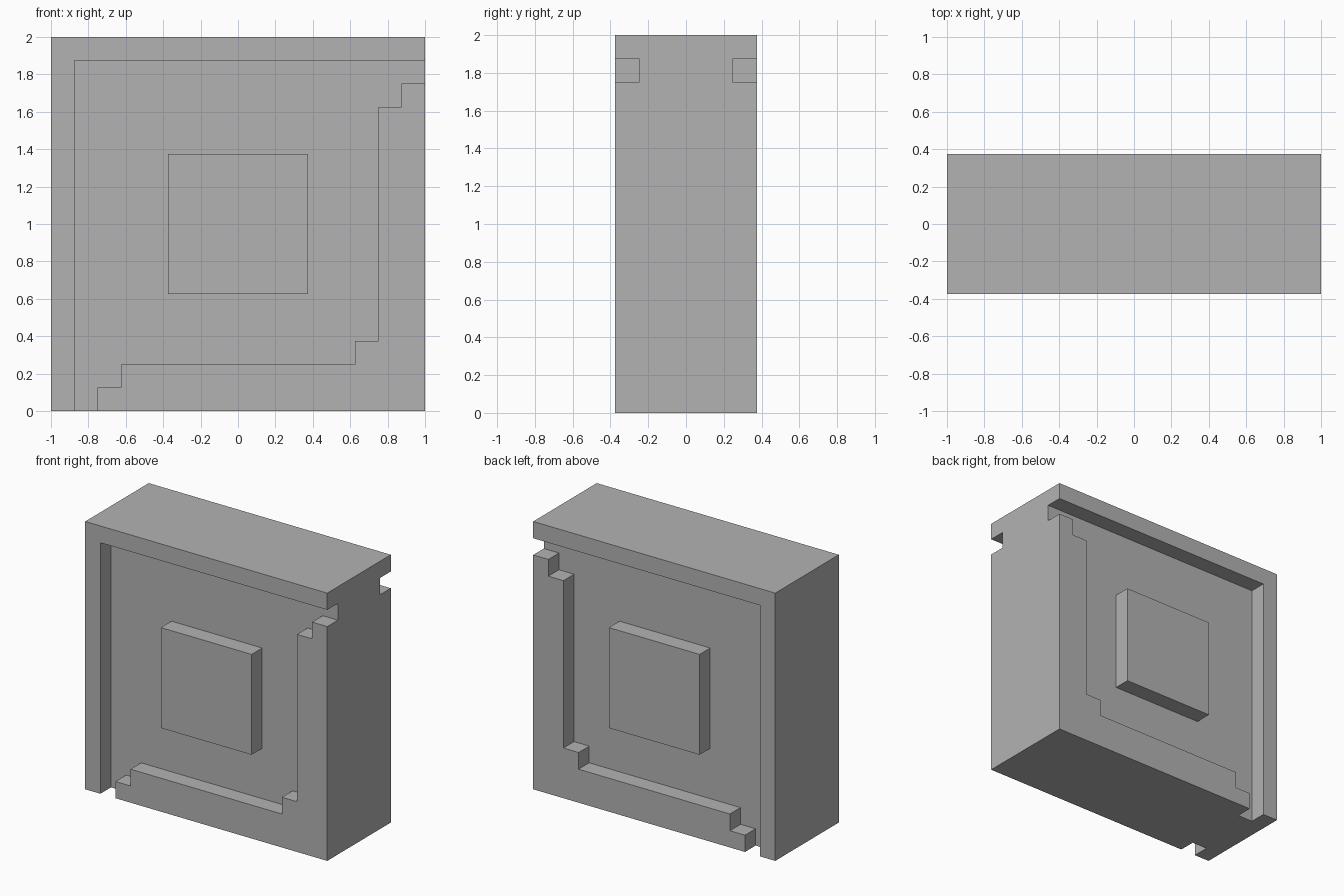
import bpy
import bmesh

# Remove the default cube
if "Cube" in bpy.data.objects:
    bpy.data.objects.remove(bpy.data.objects["Cube"], do_unlink=True)

# Single flat grey
grey = bpy.data.materials.new("plain grey")
grey.use_nodes = True
colour = (0.45, 0.45, 0.45, 1)
grey.diffuse_color = colour
grey.node_tree.nodes["Principled BSDF"].inputs["Base Color"].default_value = colour

U = 0.125  # grid step shared by every part


def prism(name, outline, y0, y1):
    """Extrude an (x, z) outline, given in steps, from depth y0 to y1."""
    bm = bmesh.new()
    face = bm.faces.new([bm.verts.new((x * U, y0 * U, z * U)) for x, z in outline])
    new = bmesh.ops.extrude_face_region(bm, geom=[face])["geom"]
    moved = [v for v in new if isinstance(v, bmesh.types.BMVert)]
    bmesh.ops.translate(bm, verts=moved, vec=(0, (y1 - y0) * U, 0))
    bmesh.ops.recalc_face_normals(bm, faces=bm.faces)
    mesh = bpy.data.meshes.new(name)
    bm.to_mesh(mesh)
    bm.free()
    mesh.materials.append(grey)
    obj = bpy.data.objects.new(name, mesh)
    bpy.context.collection.objects.link(obj)
    return obj


def rectangle(x0, x1, z0, z1):
    return [(x0, z0), (x1, z0), (x1, z1), (x0, z1)]


# Main block
block = prism("block", rectangle(-8, 8, 0, 16), -3, 3)

# Stepped recess, running out through the bottom and the left side
upper_steps = [(9, 15), (9, 14), (7, 14), (7, 13), (6, 13), (6, 3)]
lower_steps = [(5, 3), (5, 2), (-5, 2), (-5, 1), (-6, 1), (-6, -1)]
recess = [(-7, -1), (-7, 15)] + upper_steps + lower_steps

for side, label in ((-1, "front"), (1, "back")):
    # Cut the recess one step deep
    cutter = prism(label + "_recess_cutter", recess, side * 2, side * 4)
    cutter.hide_render = True
    cut = block.modifiers.new(label + "_recess", "BOOLEAN")
    cut.operation = "DIFFERENCE"
    cut.solver = "EXACT"
    cut.object = cutter
    bpy.context.view_layer.objects.active = block
    bpy.ops.object.modifier_apply(modifier=cut.name)
    bpy.data.objects.remove(cutter, do_unlink=True)

    # Raised square in the middle of the recess
    prism(label + "_raised_square", rectangle(-3, 3, 5, 11), side * 2, side * 3)
